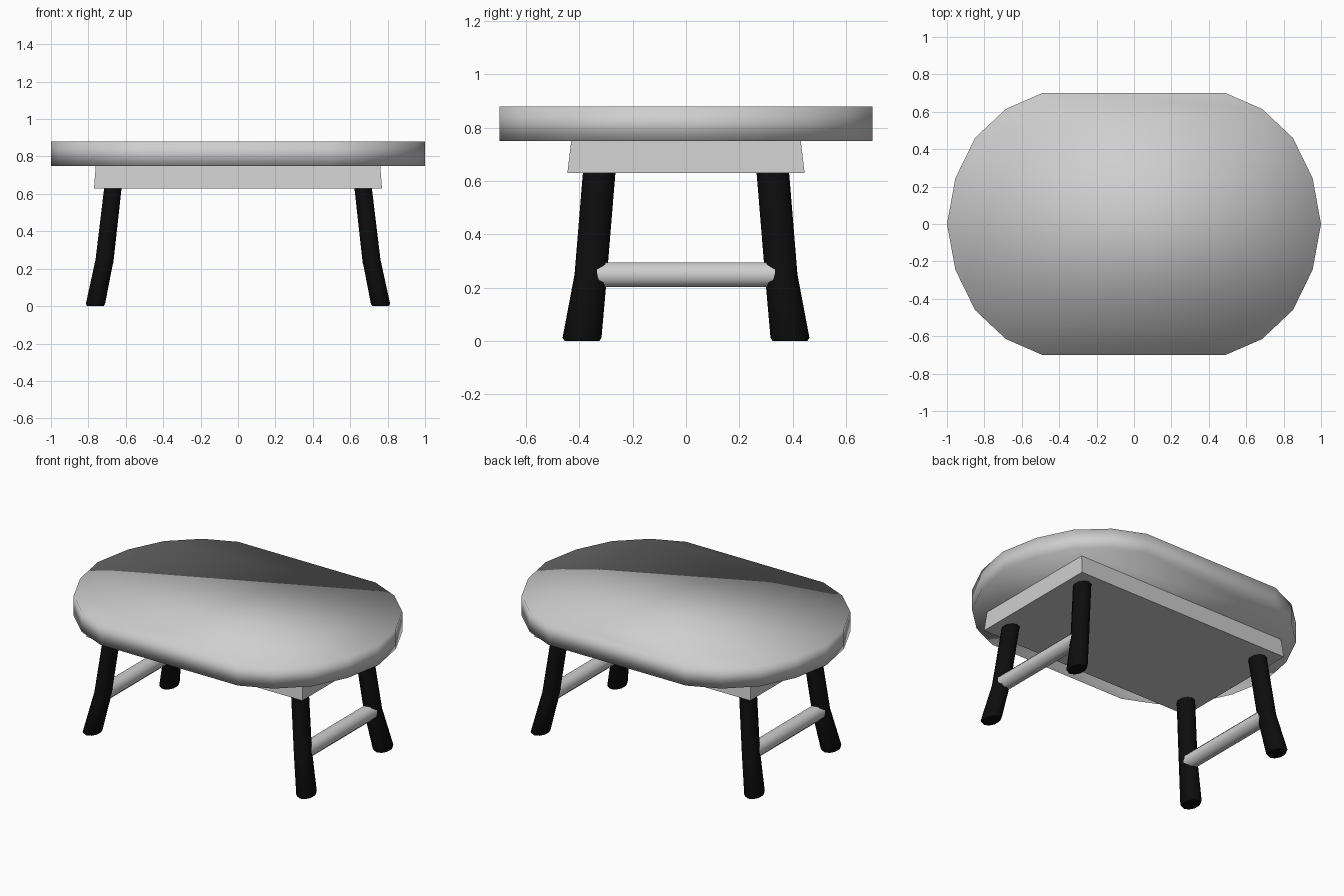
import bpy
import math

cube = bpy.data.objects.get("Cube")
if cube:
    bpy.data.objects.remove(cube, do_unlink=True)


def make_material(name, color):
    mat = bpy.data.materials.new(name)
    mat.use_nodes = True
    mat.diffuse_color = color
    mat.node_tree.nodes["Principled BSDF"].inputs["Base Color"].default_value = color
    return mat


PALE = make_material("pale_grey", (0.62, 0.62, 0.62, 1))
BLACK = make_material("black", (0.004, 0.004, 0.004, 1))


def loft(name, rings, mat, smooth=True):
    """Skin a stack of equal-length rings and cap both ends."""
    n = len(rings[0])
    verts = [p for ring in rings for p in ring]
    faces = [tuple(reversed(range(n))),
             tuple(range(len(verts) - n, len(verts)))]
    for k in range(len(rings) - 1):
        for i in range(n):
            j = (i + 1) % n
            faces.append((k * n + i, k * n + j, k * n + n + j, k * n + n + i))
    mesh = bpy.data.meshes.new(name)
    mesh.from_pydata(verts, [], faces)
    mesh.materials.append(mat)
    for poly in mesh.polygons:
        poly.use_smooth = smooth
    obj = bpy.data.objects.new(name, mesh)
    bpy.context.collection.objects.link(obj)
    return obj


def oval(cx, cy, z, rx, ry, sides=10):
    angles = [2 * math.pi * (i + 0.5) / sides for i in range(sides)]
    return [(cx + rx * math.cos(a), cy + ry * math.sin(a), z) for a in angles]


# Seat: flat slab with rounded ends, softly shaded over its rim
quarter = [(1, 0), (0.955, 0.245), (0.85, 0.46), (0.685, 0.615), (0.49, 0.7)]
half = quarter + [(-x, y) for x, y in reversed(quarter)]
outline = half + [(-x, -y) for x, y in half[1:-1]]
loft("seat", [[(x, y, z) for x, y in outline] for z in (0.75, 0.88)], PALE)


# Apron: shallow box, a little wider at the bottom
def rectangle(hx, hy, z):
    return [(-hx, -hy, z), (hx, -hy, z), (hx, hy, z), (-hx, hy, z)]


loft("apron", [rectangle(0.77, 0.445, 0.63), rectangle(0.76, 0.43, 0.755)],
     PALE, smooth=False)

# Legs: oval posts that splay outwards below a bend
# centre x, centre y, height, radius x, radius y
LEG = [(0.763, 0.39, 0, 0.047, 0.065), (0.762, 0.39, 0.012, 0.054, 0.073),
       (0.713, 0.357, 0.25, 0.051, 0.061), (0.668, 0.325, 0.64, 0.049, 0.061)]
for side, sx in (("left", 1), ("right", -1)):
    for end, sy in (("front", -1), ("back", 1)):
        rings = [oval(sx * x, sy * y, z, rx, ry) for x, y, z, rx, ry in LEG]
        leg = loft(f"{end}_{side}_leg", rings, BLACK)
        leg.data.set_sharp_from_angle(angle=math.radians(50))

    # Stretcher: round bar joining the two legs on each side
    bar = [[(sx * 0.712 + a, y, 0.248 + b) for a, b, _ in oval(0, 0, 0, 0.05, 0.05, 8)]
           for y in (0.345, -0.345)]
    stretcher = loft(f"{side}_stretcher", bar, PALE)
    stretcher.data.set_sharp_from_angle(angle=math.radians(50))
